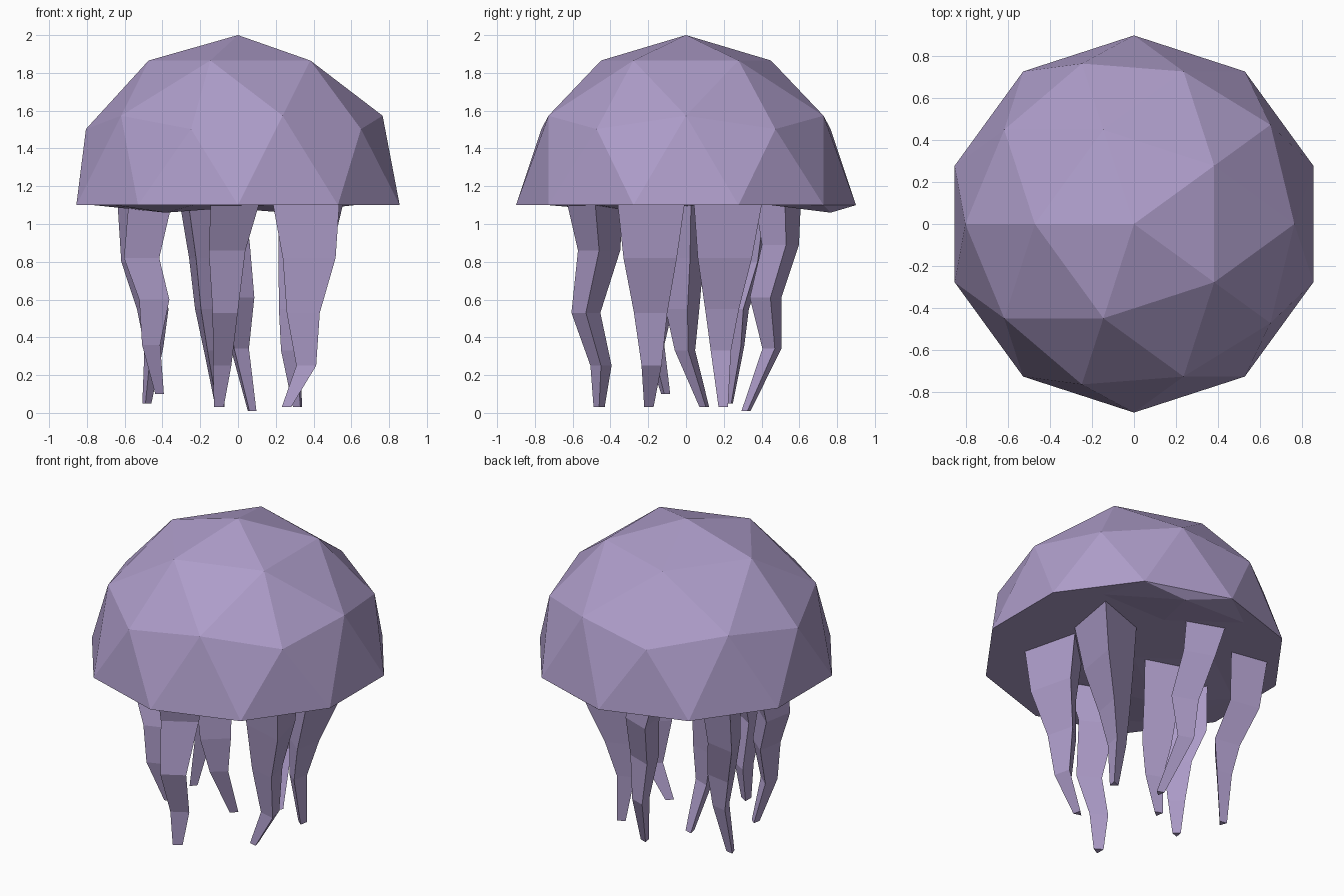
import bpy, bmesh, math
from mathutils import Matrix, Vector

if "Cube" in bpy.data.objects:
    bpy.data.objects.remove(bpy.data.objects["Cube"])

purple = bpy.data.materials.new("soft purple")
purple.diffuse_color = (0.42, 0.335, 0.585, 1)
purple.use_nodes = True
purple.node_tree.nodes["Principled BSDF"].inputs["Base Color"].default_value = purple.diffuse_color
RIM = 1.1


def add_object(name, bm):
    bmesh.ops.recalc_face_normals(bm, faces=bm.faces)
    mesh = bpy.data.meshes.new(name)
    bm.to_mesh(mesh)
    bm.free()
    mesh.materials.append(purple)
    obj = bpy.data.objects.new(name, mesh)
    bpy.context.collection.objects.link(obj)


# Bell: faceted icosphere with its lower half flattened into an uneven underside
bm = bmesh.new()
bmesh.ops.create_icosphere(bm, subdivisions=2, radius=0.9,
                           matrix=Matrix.Rotation(math.pi, 4, 'Z'))
dips = [Vector((0.25, 0.77)), Vector((-0.38, -0.28))]
for v in bm.verts:
    if v.co.z < 0.01:
        dipped = any((v.co.xy - d).length < 0.05 for d in dips)
        v.co.z = -0.04 if dipped else 0
bmesh.ops.translate(bm, verts=bm.verts, vec=(0, 0, RIM))
add_object("bell", bm)


# Tentacles: tapered three-sided tubes following a bent path
def tentacle(name, radius, facing, taper, path):
    bm = bmesh.new()
    rings = []
    for (x, y, z), t in zip(path, taper):
        ring = []
        for k in range(3):
            a = math.radians(facing + 60 + 120 * k)
            ring.append(bm.verts.new((x + radius * t * math.cos(a),
                                      y + radius * t * math.sin(a), z)))
        rings.append(ring)
    for lo, hi in zip(rings, rings[1:]):
        for k in range(3):
            j = (k + 1) % 3
            bm.faces.new((lo[k], lo[j], hi[j], hi[k]))
    bm.faces.new(rings[0])
    bm.faces.new(rings[-1])
    add_object(name, bm)


WIDE = (1, 0.8, 0.5, 0.3, 0.14)
SLIM = (1, 0.82, 0.7, 0.42, 0.2)

tentacle("right_front_tentacle", 0.21, 14, WIDE,
         [(.39, -.21, RIM), (.40, -.21, .82), (.36, -.20, .53), (.37, -.19, .25), (.26, -.20, .03)])
tentacle("right_back_tentacle", 0.21, -10, WIDE,
         [(.42, .24, RIM), (.38, .22, .82), (.32, .20, .55), (.29, .19, .33), (.32, .20, .03)])
tentacle("back_tentacle", 0.14, 70, SLIM,
         [(-.10, .50, RIM), (-.05, .51, .89), (-.01, .43, .61), (0, .46, .34), (.07, .32, 0.01)])
tentacle("left_back_tentacle", 0.14, 80, SLIM,
         [(-.53, .37, RIM), (-.53, .34, .80), (-.46, .27, .55), (-.45, .27, .35), (-.485, .23, .05)])
tentacle("left_front_tentacle", 0.14, -70, SLIM,
         [(-.49, -.10, RIM), (-.53, -.12, .82), (-.46, -.15, .60), (-.47, -.17, .36), (-.42, -.11, .10)])
tentacle("front_tentacle", 0.17, -60, (1, 0.76, 0.52, 0.38, 0.2),
         [(-.06, -.48, RIM), (-.09, -.46, .86), (-.09, -.53, .53), (-.10, -.45, .25), (-.11, -.46, .03)])
tentacle("centre_tentacle", 0.15, 70, SLIM,
         [(-.21, 0, RIM), (-.18, 0, .82), (-.16, -.01, .55), (-.14, 0, .33), (-.10, .10, .03)])
